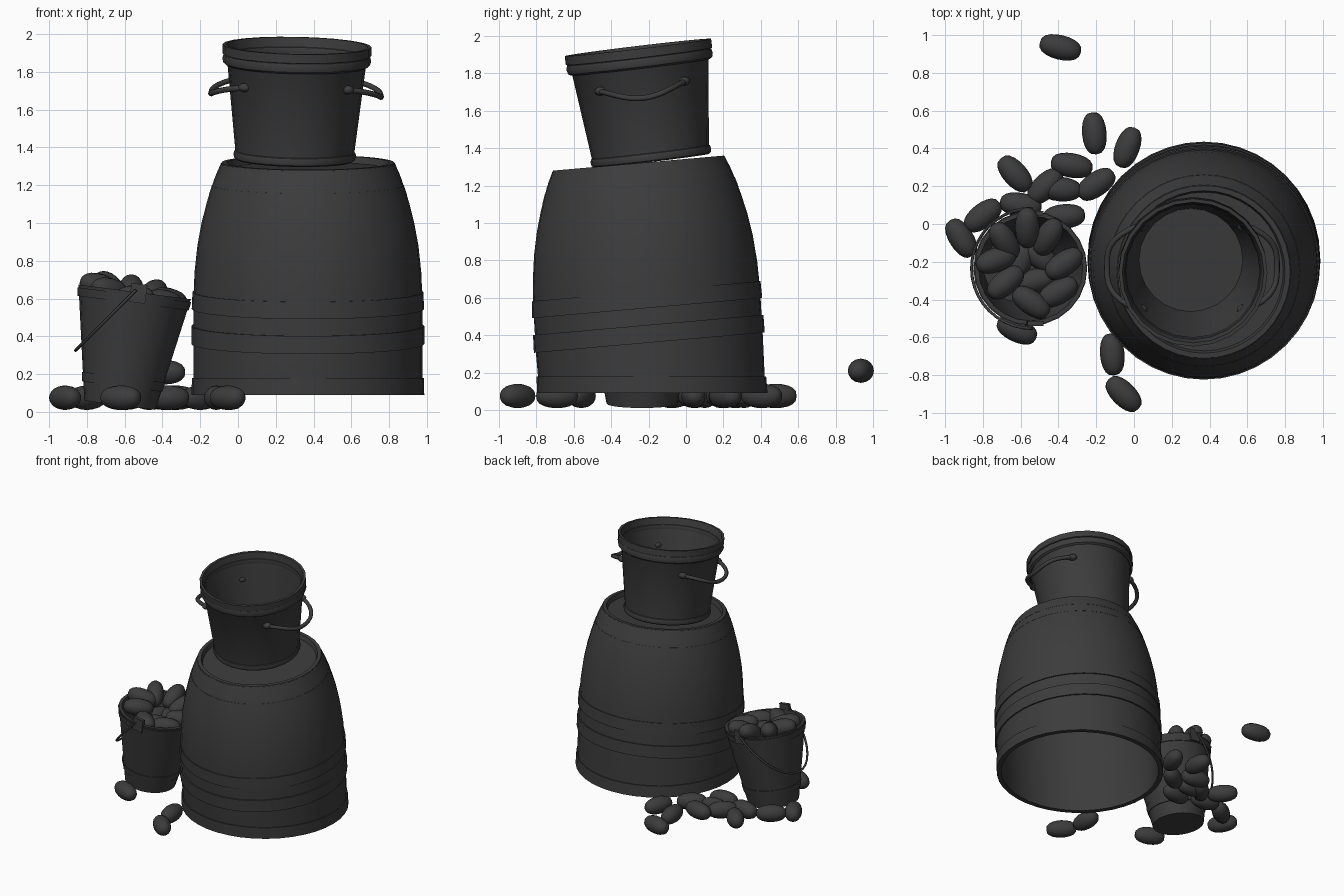
import bpy
import bmesh
from math import sin, cos, pi, radians, sqrt
from mathutils import Matrix, Vector, Euler

cube = bpy.data.objects.get("Cube")
if cube:
    bpy.data.objects.remove(cube, do_unlink=True)

charcoal = bpy.data.materials.new("charcoal")
charcoal.use_nodes = True
colour = (0.045, 0.045, 0.045, 1)
charcoal.diffuse_color = colour
for node in charcoal.node_tree.nodes:
    if node.type == 'BSDF_PRINCIPLED':
        node.inputs["Base Color"].default_value = colour


def finish(name, bm, place=None, angle=32):
    """Turn a bmesh into a smooth shaded object, moving each vertex by place."""
    bmesh.ops.recalc_face_normals(bm, faces=bm.faces)
    if place:
        for v in bm.verts:
            v.co = place(v.co)
    mesh = bpy.data.meshes.new(name)
    bm.to_mesh(mesh)
    bm.free()
    mesh.materials.append(charcoal)
    mesh.shade_smooth()
    mesh.set_sharp_from_angle(angle=radians(angle))
    obj = bpy.data.objects.new(name, mesh)
    bpy.context.collection.objects.link(obj)
    return obj


def lathe(name, profile, place, sides=32, closed=False):
    """Spin (radius, height) points round the z axis."""
    bm = bmesh.new()
    rings = []
    for r, z in profile:
        if r == 0:
            rings.append([bm.verts.new((0, 0, z))] * sides)
        else:
            rings.append([bm.verts.new((r * cos(2 * pi * i / sides), r * sin(2 * pi * i / sides), z))
                          for i in range(sides)])
    pairs = list(zip(rings, rings[1:]))
    if closed:
        pairs.append((rings[-1], rings[0]))
    for a, b in pairs:
        for i in range(sides):
            j = (i + 1) % sides
            bm.faces.new(list(dict.fromkeys((a[i], a[j], b[j], b[i]))))
    return finish(name, bm, place)


def hoop(name, low, high, r_low, r_high, place, depth=0.02, sides=32):
    """Flat band round a tapered body."""
    return lathe(name, [(r_low - depth, low), (r_low, low), (r_high, high), (r_high - depth, high)],
                 place, sides, closed=True)


def rolled_hoop(name, z, r, half_height, bulge, place, sides=24):
    """Rounded band round a tapered body."""
    profile = [(r + bulge * cos(2 * pi * i / 8), z + half_height * sin(2 * pi * i / 8)) for i in range(8)]
    return lathe(name, profile, place, sides, closed=True)


def rod(name, points, radius, place):
    """Round bar through the given points."""
    curve = bpy.data.curves.new(name, 'CURVE')
    curve.dimensions = '3D'
    curve.bevel_depth = radius
    curve.bevel_resolution = 2
    curve.use_fill_caps = True
    spline = curve.splines.new('POLY')
    spline.points.add(len(points) - 1)
    for p, co in zip(spline.points, points):
        p.co = (*place(Vector(co)), 1)
    spline.use_smooth = True
    obj = bpy.data.objects.new(name, curve)
    bpy.context.collection.objects.link(obj)
    curve.materials.append(charcoal)
    bpy.ops.object.select_all(action='DESELECT')
    obj.select_set(True)
    bpy.context.view_layer.objects.active = obj
    bpy.ops.object.convert(target='MESH')
    return obj


def ball(name, centre, scale, place):
    bm = bmesh.new()
    bmesh.ops.create_uvsphere(bm, u_segments=12, v_segments=8, radius=1)
    for v in bm.verts:
        v.co = Vector(centre) + v.co * Vector(scale)
    return finish(name, bm, place, 60)


# Barrel: upside down and hollow, leaning slightly above its level foot
def barrel_place(co):
    t = min(max((co.z - 0.18) / 0.16, 0), 1)
    lean = 0.088 * t * t * (3 - 2 * t)
    return Vector((co.x + 0.37, co.y - 0.18 - 0.06 * (co.z - 0.09), co.z + lean * co.y))


lathe("barrel", [(0, 1.285), (0.42, 1.285), (0.43, 1.32), (0.457, 1.32), (0.485, 1.26), (0.51, 1.19),
                 (0.535, 1.11), (0.563, 1), (0.585, 0.88), (0.6, 0.74), (0.606, 0.6), (0.606, 0.34),
                 (0.606, 0.26), (0.606, 0.18), (0.606, 0.09), (0.58, 0.09), (0.58, 0.18), (0.58, 0.34),
                 (0.58, 0.6), (0.56, 0.88), (0.51, 1.11), (0.44, 1.25), (0, 1.25)], barrel_place, 40)
hoop("barrel_foot_hoop", 0.09, 0.18, 0.616, 0.614, barrel_place, sides=40)
hoop("barrel_lower_hoop", 0.36, 0.455, 0.617, 0.616, barrel_place, sides=40)
hoop("barrel_middle_hoop", 0.545, 0.635, 0.615, 0.611, barrel_place, sides=40)
hoop("barrel_upper_hoop", 1.15, 1.2, 0.524, 0.508, barrel_place, sides=40)
hoop("barrel_top_hoop", 1.225, 1.315, 0.499, 0.461, barrel_place, sides=40)

# Upper bucket, standing tilted on the barrel
upper = Matrix.Translation((0.30, -0.185, 1.335)) @ Euler((radians(6.8), radians(1.2), 0)).to_matrix().to_4x4()
upper_place = lambda co: upper @ co
lathe("upper_bucket", [(0, 0.012), (0.31, 0), (0.317, 0.06), (0.366, 0.5), (0.378, 0.52), (0.378, 0.555),
                       (0.394, 0.56), (0.394, 0.608), (0.375, 0.608), (0.35, 0.5), (0.275, 0.05), (0, 0.05)],
      upper_place, 24)
rolled_hoop("upper_bucket_rim_hoop", 0.533, 0.374, 0.032, 0.02, upper_place)
rolled_hoop("upper_bucket_base_hoop", 0.024, 0.309, 0.026, 0.016, upper_place)
for side, word in ((1, "left"), (-1, "right")):
    path = []
    for i in range(17):
        t = i / 16 * 2 - 1
        out = 0.265 + 0.185 * (1 - abs(t) ** 3.2)
        path.append((side * out, 0.235 * t, 0.405 - 0.06 * cos(t * pi / 2) ** 1.2 if abs(t) < 1 else 0.405))
    rod(f"upper_bucket_{word}_handle", path, 0.015, upper_place)
    for end in (1, -1):
        ball(f"upper_bucket_{word}_handle_mount", (side * 0.272, end * 0.225, 0.405),
             (0.035, 0.032, 0.024), upper_place)

# Lower bucket, leaning on the barrel
lower = Matrix.Translation((-0.625, -0.235, 0.035)) @ Euler((0, radians(7.4), 0)).to_matrix().to_4x4()
lower_place = lambda co: lower @ co
lathe("lower_bucket", [(0, 0.01), (0.19, 0), (0.3, 0.605), (0.278, 0.605), (0.262, 0.5), (0.175, 0.03), (0, 0.03)],
      lower_place, 24)
hoop("lower_bucket_rim_hoop", 0.545, 0.59, 0.296, 0.304, lower_place, sides=24)
hoop("lower_bucket_base_hoop", 0.1, 0.15, 0.214, 0.223, lower_place, sides=24)
for end, word in ((1, "back"), (-1, "front")):
    bm = bmesh.new()
    bmesh.ops.create_cube(bm, size=1)
    for v in bm.verts:
        v.co = Vector((0.02, end * 0.292, 0.6)) + v.co * Vector((0.085, 0.025, 0.1))
    finish(f"lower_bucket_{word}_ear", bm, lower_place)
bail = [(-0.54 - 0.32 * sin(pi * i / 20), -0.235 - 0.318 * cos(pi * i / 20), 0.645 - 0.32 * sin(pi * i / 20))
        for i in range(21)]
rod("lower_bucket_bail", bail, 0.008, lambda co: co)


# Potatoes: blunt ended ellipsoids
def potato(name, x, y, z, turn, pitch=0):
    bm = bmesh.new()
    bmesh.ops.create_uvsphere(bm, u_segments=16, v_segments=10, radius=1)
    spin = Euler((0, radians(pitch), radians(turn))).to_matrix()
    for v in bm.verts:
        r = sqrt(v.co.x ** 2 + v.co.y ** 2)
        blunt = r ** -0.25 if r > 0.01 else 1
        body = Vector((v.co.z * 0.112, v.co.x * blunt * 0.065, v.co.y * blunt * 0.065))
        v.co = Vector((x, y, z)) + spin @ body
    return finish(name, bm, None, 80)


ground = [(-0.21, 0.48, 95), (-0.035, 0.405, 70), (-0.33, 0.31, -10), (-0.63, 0.265, -48),
          (-0.2, 0.21, 35), (-0.39, 0.185, -5), (-0.47, 0.2, 45), (-0.8, 0.045, 38), (-0.915, -0.075, -58),
          (-0.6, 0.1, -10), (-0.37, 0.04, 5), (-0.115, -0.69, 95), (-0.055, -0.9, -45), (-0.62, -0.56, -25)]
for x, y, turn in ground:
    potato("ground_potato", x, y, 0.075, turn)
potato("stray_potato", -0.39, 0.935, 0.21, -14)

heap = [(-0.565, -0.02, 90, -25), (-0.455, -0.07, 60, -25), (-0.685, -0.09, -58, 25), (-0.73, -0.19, 20, 15),
        (-0.37, -0.21, 35, 10), (-0.68, -0.31, 40, 10), (-0.4, -0.36, 30, 5), (-0.545, -0.415, -35, 0)]
for x, y, turn, pitch in heap:
    potato("bucket_potato", x, y, 0.63 - 0.2 * (x + 0.555) + 0.1 * (y + 0.2), turn, pitch)
for x, y, turn in ((-0.6, -0.19, 70), (-0.5, -0.17, -40), (-0.52, -0.3, 15)):
    potato("sunken_potato", x, y, 0.55, turn)
